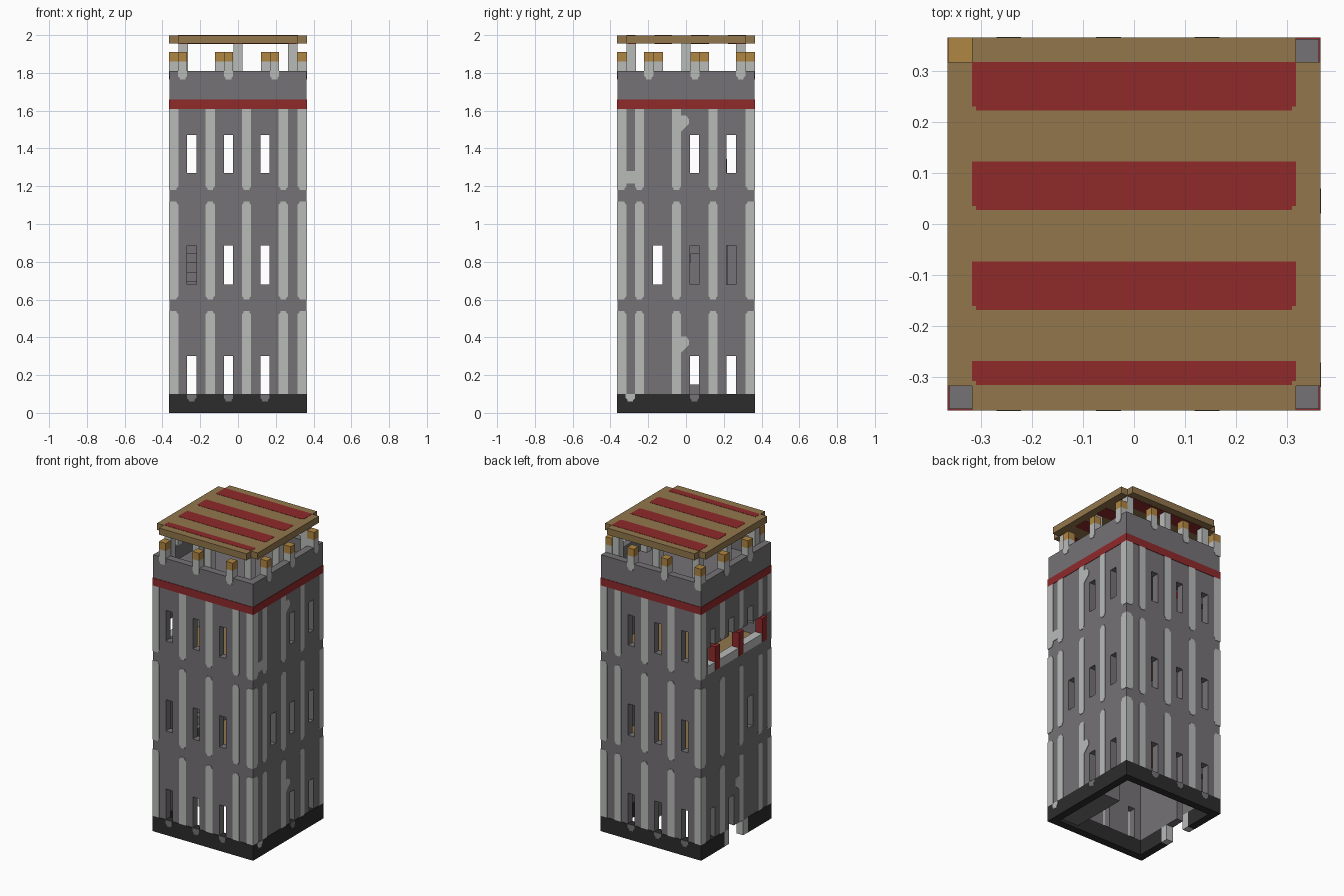
import bpy, bmesh

if "Cube" in bpy.data.objects:
    bpy.data.objects.remove(bpy.data.objects["Cube"])

H = 0.362      # outer wall plane, painted plates sit on it
IN = 0.315     # inner wall plane
E = 0.365      # outermost plane
S = 0.0243     # half width of a stripe, post or window


def srgb(*rgb):
    return [((c / 255 + 0.055) / 1.055) ** 2.4 for c in rgb] + [1.0]


def material(name, *rgb):
    m = bpy.data.materials.new(name)
    m.use_nodes = True
    m.diffuse_color = srgb(*rgb)
    m.node_tree.nodes["Principled BSDF"].inputs["Base Color"].default_value = srgb(*rgb)
    return m


STONE = material("stone_grey", 117, 114, 117)
PALE = material("pale_stone", 184, 187, 185)
DARK = material("dark_base", 43, 44, 43)
RED = material("banner_red", 143, 41, 42)
WOOD = material("brown_wood", 146, 118, 76)
GOLD = material("light_wood", 176, 134, 66)


def at(face, u, d):
    """Turn a position along a face and a distance outwards into x, y."""
    return {"front": (u, -d), "back": (u, d), "right": (d, u), "left": (-d, u)}[face]


def prism(bm, face, outline, d0, d1):
    """Extrude a (u, z) outline between two distances from the axis."""
    rings = [[bm.verts.new((*at(face, u, d), z)) for u, z in outline] for d in (d0, d1)]
    faces = [bm.faces.new(rings[0]), bm.faces.new(rings[1])]
    n = len(outline)
    for i in range(n):
        j = (i + 1) % n
        faces.append(bm.faces.new((rings[0][i], rings[0][j], rings[1][j], rings[1][i])))
    bmesh.ops.recalc_face_normals(bm, faces=faces)


def rect(u0, u1, z0, z1):
    return [(u0, z0), (u1, z0), (u1, z1), (u0, z1)]


def block(bm, x0, x1, y0, y1, z0, z1):
    prism(bm, "back", rect(x0, x1, z0, z1), y0, y1)


def finish(bm, name, mat):
    me = bpy.data.meshes.new(name)
    bm.to_mesh(me)
    bm.free()
    me.materials.append(mat)
    ob = bpy.data.objects.new(name, me)
    bpy.context.collection.objects.link(ob)
    return ob


def cut(ob, cutter):
    mod = ob.modifiers.new("cut", 'BOOLEAN')
    mod.operation = 'DIFFERENCE'
    mod.solver = 'EXACT'
    mod.object = cutter
    bpy.context.view_layer.objects.active = ob
    bpy.ops.object.modifier_apply(modifier=mod.name)
    bpy.data.objects.remove(cutter)


def ring(name, mat, z0, z1, d):
    bm = bmesh.new()
    block(bm, -d, d, -d, d, z0, z1)
    ob = finish(bm, name, mat)
    bm = bmesh.new()
    block(bm, -IN, IN, -IN, IN, z0 - 0.1, z1 + 0.1)
    cut(ob, finish(bm, name + "_cutter", mat))
    return ob


# Tower walls with window slits and the gallery opening
LOW, MID, TOP = (0.10, 0.30), (0.68, 0.885), (1.27, 1.47)
A, B, C, D = -0.245, -0.05, 0.143, -0.15
F, G = 0.045, 0.24
windows = {
    "front": {LOW: (A, B, C), MID: (A, B, C), TOP: (A, B, C)},
    "back": {LOW: (A, B, C), MID: (A, B, C), TOP: (A, B, C)},
    "right": {LOW: (F, G), MID: (D, F, G), TOP: (F, G)},
    "left": {LOW: (F, G), MID: (D,), TOP: ()},
}
walls = ring("tower_walls", STONE, 0.1, 1.61, H)
bm = bmesh.new()
for face, rows in windows.items():
    for (z0, z1), us in rows.items():
        for u in us:
            prism(bm, face, rect(u - S, u + S, z0 - 0.02 * (z0 == 0.1), z1), 0.29, 0.4)
# gallery opening whose upper edge steps up into three slits
gallery = [(-0.315, 1.24), (0.29, 1.24), (0.29, 1.36)]
for u in (G, F, D):
    gallery += [(u + S, 1.36), (u + S, 1.47), (u - S, 1.47), (u - S, 1.36)]
gallery.append((-0.315, 1.36))
prism(bm, "left", gallery, 0.29, 0.4)
cut(walls, finish(bm, "window_cutter", STONE))

# Dark base with a doorway on one side
base = ring("base", DARK, 0, 0.1, E)
bm = bmesh.new()
prism(bm, "left", rect(-0.12, 0.125, -0.1, 0.12), 0.29, 0.4)
cut(base, finish(bm, "door_cutter", DARK))
bm = bmesh.new()
for u in (-0.097, 0.1):
    prism(bm, "left", rect(u - S, u + S, 0, 0.1), IN, 0.364)
finish(bm, "door_jambs", PALE)

# Red band and parapet
ring("red_band", RED, 1.61, 1.66, E)
ring("parapet", STONE, 1.66, 1.81, H)


def strip(bm, face, u, z0, z1, low, high, d=H, t=0.003):
    """Painted strip with stepped round ends where asked."""
    c, k, w = 0.009, 0.018, S
    pts = []
    corners = [(-1, z0, 1, low), (1, z0, 1, low), (1, z1, -1, high), (-1, z1, -1, high)]
    for i, (sx, z, sz, rounded) in enumerate(corners):
        x = u + sx * w
        if rounded and abs(x) < 0.36:
            step = [(x, z + sz * k), (x - sx * c, z + sz * c), (x - sx * c, z)]
            pts += step if i in (0, 2) else step[::-1]
        else:
            pts.append((x, z))
    prism(bm, face, pts, d - 0.001, d + t)


# Pale wall strips in three storeys
lines = {"front": (-0.34, -0.147, 0.045, 0.24, 0.34),
         "right": (-0.34, -0.247, -0.05, 0.143, 0.34)}
bm = bmesh.new()
for face in windows:
    for u in lines["front" if face in ("front", "back") else "right"]:
        strip(bm, face, u, 0.1, 0.54, False, True)
        strip(bm, face, u, 0.6, 1.12, True, True)
        strip(bm, face, u, 1.365 if face == "left" and u < 0.3 else 1.18, 1.61, True, False)
# worn patches beside the strips
for face in ("right", "left"):
    for z in (0.37, 1.54):
        if face == "right" or z < 1:
            prism(bm, face, [(-0.026, z - 0.05), (0, z - 0.025), (0.015, z - 0.01),
                             (0.015, z + 0.015), (0, z + 0.035), (-0.026, z + 0.035)], H, H + 0.003)
prism(bm, "right", rect(-0.317, -0.27, 1.215, 1.28), H, H + 0.003)
strip(bm, "right", -0.295, 0.06, 0.1, True, False, E, 0.001)
finish(bm, "pale_strips", PALE)

# Stone tongues running down over the base
bm = bmesh.new()
for face, us in {"front": (A, B, C), "back": (A, B, C), "right": (F,)}.items():
    for u in us:
        strip(bm, face, u, 0.06, 0.1, True, False, E, 0.001)
finish(bm, "base_tongues", STONE)

# Merlons: pale stubs with a tongue on the parapet and a wooden cap
merlons = {"front": (-0.293, -0.05, 0.193), "right": (-0.197, 0.047, 0.29),
           "back": (0.147, -0.097, -0.34), "left": (0.097, -0.147)}
stubs, caps = bmesh.new(), bmesh.new()
for face, us in merlons.items():
    for u in us:
        prism(stubs, face, rect(u - S, u + S, 1.81, 1.86), IN, E)
        strip(stubs, face, u, 1.765, 1.81, True, False)
        prism(caps, face, rect(u - S, u + S, 1.86, 1.91), IN, E)
finish(stubs, "merlon_stubs", PALE)
finish(caps, "merlon_caps", GOLD)

# Gallery sill and red posts
bm = bmesh.new()
prism(bm, "left", rect(-0.315, 0.29, 1.19, 1.245), 0.31, 0.364)
finish(bm, "gallery_sill", PALE)
bm = bmesh.new()
for u in (0.193, -0.05, -0.293):
    prism(bm, "left", rect(u - S, u + S, 1.19, 1.345), IN, E)
finish(bm, "gallery_posts", RED)

# Inner floors and roof deck
bm = bmesh.new()
for z in (0.55, 1.15):
    block(bm, -IN, IN, -IN, IN, z, z + 0.05)
finish(bm, "floors", WOOD)
bm = bmesh.new()
block(bm, -IN, IN, -IN, IN, 1.67, 1.72)
finish(bm, "roof_deck", STONE)

# Stairs in the lower two storeys
bm = bmesh.new()
for i in range(8):
    y = -0.17 + i * 0.0486
    block(bm, -0.314, -0.17, y, y + 0.0486, 0.6, 0.65 + i * 0.0486)
    y = 0.07 - i * 0.0486
    if y > -0.3:
        block(bm, 0.17, 0.314, y - 0.0486, y, 0.02, 0.15 + i * 0.0486)
finish(bm, "stairs", STONE)

# Posts under the canopy
bm = bmesh.new()
for x in (-0.29, 0, 0.29):
    for y in (-0.29, 0, 0.29):
        if x or y:
            block(bm, x - S, x + S, y - S, y + S, 1.72, 1.957)
finish(bm, "canopy_posts", PALE)

# Canopy with notched corners
bm = bmesh.new()
K = 0.317
outline = [(-K, -E), (K, -E), (K, -K), (E, -K), (E, K), (K, K),
           (K, E), (-K, E), (-K, K), (-E, K), (-E, -K), (-K, -K)]
cap = bm.faces.new([bm.verts.new((x, y, 1.955)) for x, y in outline])
top = bmesh.ops.extrude_face_region(bm, geom=[cap])["geom"]
bmesh.ops.translate(bm, vec=(0, 0, 0.0435), verts=[v for v in top if isinstance(v, bmesh.types.BMVert)])
bmesh.ops.recalc_face_normals(bm, faces=bm.faces)
finish(bm, "canopy", WOOD)

# Red canopy stripes on both faces, with notched ends
bm = bmesh.new()
for y0, y1 in ((-0.315, -0.268), (-0.168, -0.073), (0.027, 0.122), (0.222, 0.317)):
    for z0, z1 in ((1.9535, 1.956), (1.997, 2.0)):
        block(bm, -0.309, 0.309, y0, y1, z0, z1)
        for s in (-1, 1):
            xs = sorted((s * 0.309, s * K))
            block(bm, *xs, y0 + 0.008, y1, z0, z1)
finish(bm, "canopy_stripes", RED)
